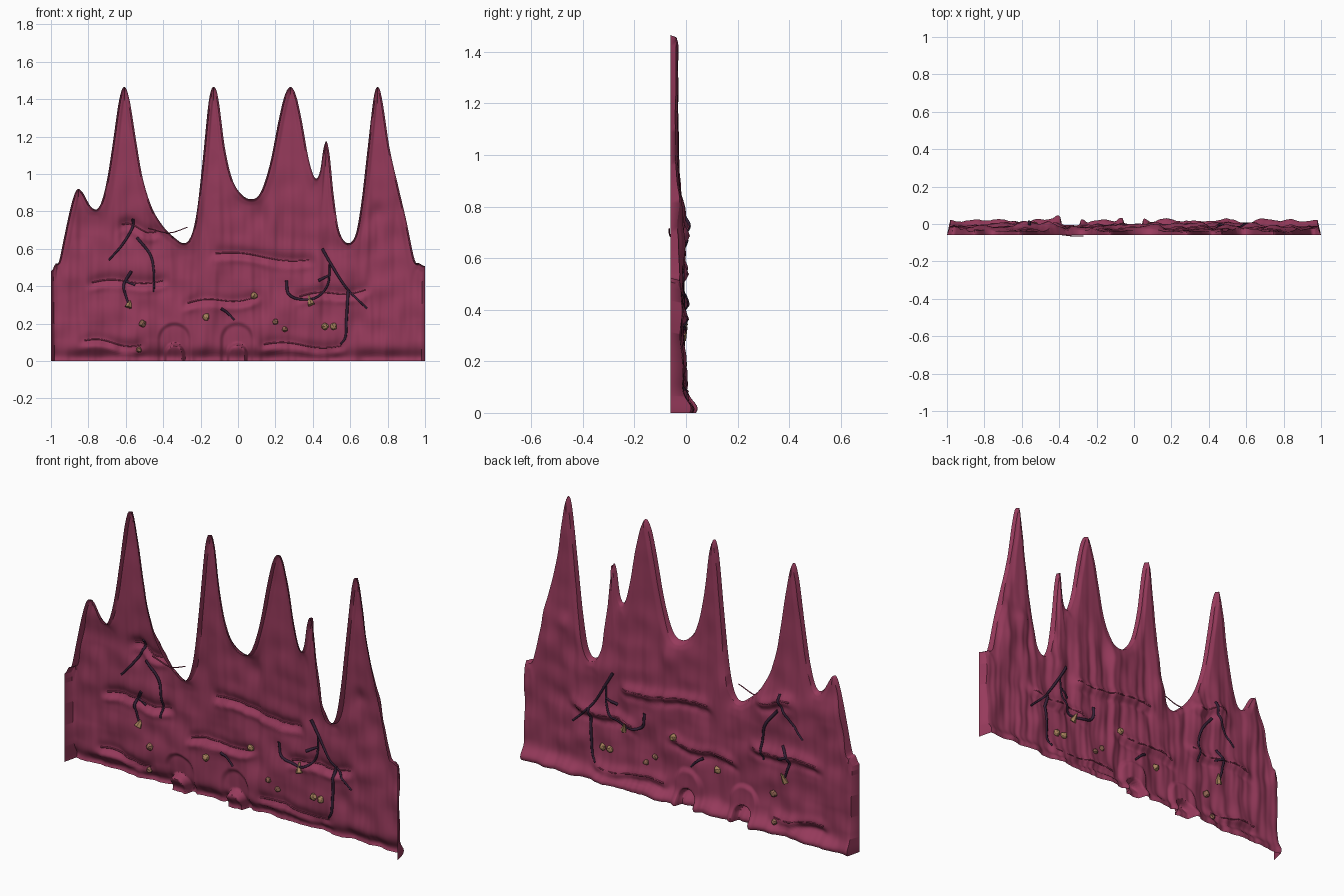
import bpy, bmesh, math
from mathutils import Vector, noise

if "Cube" in bpy.data.objects:
    bpy.data.objects.remove(bpy.data.objects["Cube"])

# ---------- materials ----------
def material(name, col):
    m = bpy.data.materials.new(name)
    m.diffuse_color = (*col, 1)
    m.use_nodes = True
    m.node_tree.nodes["Principled BSDF"].inputs["Base Color"].default_value = m.diffuse_color
    return m

CRIMSON = material("crimson_rock", (0.31, 0.043, 0.107))
DARK = material("dark_vine", (0.036, 0.015, 0.038))
GOLD = material("dull_gold", (0.38, 0.22, 0.105))
BROWN = material("brown_stone", (0.28, 0.13, 0.085))

# ---------- skyline of the ridge: x, height ----------
SKY = [(-1, .48), (-.975, .52), (-.958, .53), (-.93, .66), (-.9, .8), (-.875, .89), (-.855, .92), (-.83, .9),
       (-.79, .83), (-.76, .81), (-.73, .85), (-.7, .97), (-.67, 1.16), (-.64, 1.37), (-.622, 1.447),
       (-.608, 1.465), (-.594, 1.447), (-.575, 1.37), (-.545, 1.18), (-.51, .98), (-.46, .82), (-.4, .72),
       (-.34, .66), (-.29, .63), (-.25, .67), (-.22, .8), (-.19, 1.06), (-.16, 1.36), (-.145, 1.445),
       (-.13, 1.465), (-.115, 1.445), (-.1, 1.37), (-.07, 1.14), (-.03, .97), (.02, .89), (.07, .865),
       (.12, .9), (.17, 1.05), (.22, 1.3), (.25, 1.42), (.28, 1.465), (.31, 1.42), (.34, 1.29),
       (.38, 1.07), (.418, .975), (.44, 1.02), (.456, 1.13), (.472, 1.175), (.49, 1.1), (.51, .9),
       (.54, .7), (.59, .63), (.63, .68), (.66, .85), (.69, 1.11), (.72, 1.37), (.733, 1.445),
       (.746, 1.465), (.76, 1.445), (.777, 1.36), (.81, 1.14), (.86, .92), (.9, .75), (.945, .54),
       (.97, .522), (1, .508)]

def height(x):
    """Smooth skyline through the points, flat at each peak and dip."""
    x = max(-1, min(1, x))
    i = max(k for k in range(len(SKY) - 1) if SKY[k][0] <= x)

    def slope(k):
        if k in (0, len(SKY) - 1):
            return 0
        (xa, a), (xb, b), (xc, c) = SKY[k - 1:k + 2]
        return 0 if (b - a) * (c - b) <= 0 else (c - a) / (xc - xa)
    (x0, z0), (x1, z1) = SKY[i:i + 2]
    w = x1 - x0
    t = (x - x0) / w
    return ((2*t**3 - 3*t*t + 1) * z0 + (t**3 - 2*t*t + t) * w * slope(i)
            + (3*t*t - 2*t**3) * z1 + (t**3 - t*t) * w * slope(i + 1))

def step(a, b, v):
    t = max(0, min(1, (v - a) / (b - a)))
    return t * t * (3 - 2 * t)

# ledges: x start, z start, x end, z end
LEDGES = [(-.78, .42, -.4, .43), (-.12, .575, .38, .54), (-.27, .31, .09, .34),
          (.33, .345, .68, .38), (-.82, .11, -.52, .085), (.14, .09, .55, .08), (-.62, .73, -.44, .69)]
DOORS = (-.34, -.005)

def ledge_z(l, x):
    t = (x - l[0]) / (l[2] - l[0])
    return l[1] + (l[3] - l[1]) * t + .012 * math.sin(t * 2 * math.pi)

def relief(x, z):
    """Depth of the rock face."""
    y = -.017 - .014 * step(.6, 1.05, z)
    low = 1 - .75 * step(.65, 1.1, z)
    # vertical furrows and lumps
    y += low * .013 * noise.noise(Vector((x * 13, 0, z * 2.2 + 3)))
    y += low * .005 * noise.noise(Vector((x * 34, 5, z * 3)))
    y += low * .012 * noise.noise(Vector((x * 8, 9, z * 9)))
    # ledges with a sharp underside
    for l in LEDGES:
        if l[0] - .05 < x < l[2] + .05:
            d = z - ledge_z(l, x)
            fade = step(l[0] - .05, l[0] + .03, x) * (1 - step(l[2] - .03, l[2] + .05, x))
            y += .017 * fade * (math.exp(-(d / .032)**2) - .6 * math.exp(-((d + .035) / .02)**2))
    # round boulders
    for bx, bz, br in ((.12, .78, .06), (-.6, .68, .06), (.75, .8, .05), (.64, .2, .06), (-.85, .3, .07)):
        y += .016 * math.exp(-((x - bx)**2 + (z - bz)**2) / br**2)
    # flared foot
    y += (.036 + .03 * noise.noise(Vector((x * 9, 2, 0)))) * math.exp(-((z - .015) / .04)**2)
    # arched doorways
    for dx in DOORS:
        outer = math.hypot(x - dx, max(0, z - .115))
        inner = math.hypot(x - dx, max(0, z - .04))
        y += .014 * (1 - step(.07, .095, outer))
        y -= .05 * (1 - step(.04, .058, inner))
    return max(-.05, y)

def smooth(obj, angle=50):
    bpy.ops.object.select_all(action='DESELECT')
    obj.select_set(True)
    bpy.context.view_layer.objects.active = obj
    bpy.ops.object.shade_smooth_by_angle(angle=math.radians(angle))

def add_object(name, bm, mat):
    me = bpy.data.meshes.new(name)
    bm.to_mesh(me)
    bm.free()
    me.materials.append(mat)
    ob = bpy.data.objects.new(name, me)
    bpy.context.collection.objects.link(ob)
    return ob

# ---------- rock wall: open shell with a rim turned to the front ----------
NX, NZ, BACK, INSET = 400, 100, -.06, .009
bm = bmesh.new()
grid = []
for i in range(NX + 1):
    x = -1 + 2 * i / NX
    h = height(x)
    e = .006
    s = (height(x + e) - height(x - e)) / (2 * e)
    n = math.hypot(1, s)
    side = i in (0, NX)
    bx = x * .987
    tx = max(-.987, min(.987, x + INSET * s / n))
    tz = h - INSET / n
    col = []
    for j in range(NZ):
        t = j / (NZ - 1)
        px, pz = bx + (tx - bx) * t**3, tz * t
        py = relief(px, pz) - .008 * (1 - step(0, .035, (h - pz) / n))
        col.append(bm.verts.new((x, BACK, h * t) if side else (px, max(py, -.055), pz)))
    col.append(bm.verts.new((x, BACK, h + (.0005 if side else 0))))
    grid.append(col)
for a, b in zip(grid, grid[1:]):
    for j in range(NZ):
        bm.faces.new((a[j], a[j + 1], b[j + 1], b[j]))
smooth(add_object("rock_wall", bm, CRIMSON), 60)

# ---------- vines ----------
def tube(name, pts, radius, mat=DARK):
    cu = bpy.data.curves.new(name, 'CURVE')
    cu.dimensions = '3D'
    cu.bevel_depth = radius
    cu.bevel_resolution = 1
    cu.use_fill_caps = True
    sp = cu.splines.new('POLY')
    sp.points.add(len(pts) - 1)
    for k, (p, q) in enumerate(zip(sp.points, pts)):
        p.co = (*q, 1)
        p.radius = 1 - .4 * k / len(pts)
    cu.materials.append(mat)
    ob = bpy.data.objects.new(name, cu)
    bpy.context.collection.objects.link(ob)

def spread(pts, n=8):
    """Smooth path through a few x, z points."""
    v = [Vector(p) for p in pts]
    v = [2 * v[0] - v[1]] + v + [2 * v[-1] - v[-2]]
    out = []
    for a, b, c, d in zip(v, v[1:], v[2:], v[3:]):
        for k in range(n):
            t = k / n
            out.append(.5 * (2*b + (c - a)*t + (2*a - 5*b + 4*c - d)*t*t + (3*b - a - 3*c + d)*t**3))
    return out + [v[-2]]

VINES = [[(-.56, .76), (-.565, .71), (-.62, .62), (-.69, .54)],
         [(-.54, .66), (-.47, .57), (-.45, .48), (-.45, .37)],
         [(-.57, .48), (-.61, .41), (-.6, .35), (-.575, .28)],
         [(-.605, .43), (-.55, .405)],
         [(.45, .6), (.49, .53), (.58, .39), (.69, .28)],
         [(.59, .38), (.58, .22), (.575, .13), (.55, .09)],
         [(.26, .43), (.27, .36), (.33, .33), (.42, .34), (.48, .41), (.49, .52)],
         [(.43, .43), (.49, .46)], [(-.09, .28), (-.06, .26), (-.02, .22)]]
for k, pts in enumerate(VINES):
    tube(f"vine_{k}", [(p.x, relief(p.x, p.y), p.y) for p in spread(pts)], .0085)

# thin ridge crossing the dip
tube("loose_twig", [(p.x, -.05 - .015 * step(-.46, -.3, p.x), p.y)
                    for p in spread([(-.48, .71), (-.37, .685), (-.27, .715)])], .004, CRIMSON)

# thin seams showing through the front of the ledges
for k, l in enumerate(LEDGES):
    xs = [l[0] + (l[2] - l[0]) * t / 40 for t in range(41)]
    tube(f"ledge_seam_{k}", [(x, relief(x, ledge_z(l, x)) - .0015 + .002 * math.sin(x * 90),
                              ledge_z(l, x)) for x in xs], .0045, CRIMSON)

# ---------- small stones and crystals ----------
for k, (x, z) in enumerate([(-.17, .235), (.085, .35), (.465, .185), (.51, .185),
                            (-.51, .2), (.2, .21), (.25, .17), (-.53, .06)]):
    bm = bmesh.new()
    bmesh.ops.create_icosphere(bm, subdivisions=2, radius=.019 if k < 5 else .015)
    for v in bm.verts:
        v.co *= 1 + .25 * noise.noise(v.co * 90 + Vector((k, 0, 0)))
        v.co += Vector((x, relief(x, z), z))
    add_object(f"stone_{k}", bm, GOLD if k < 4 else BROWN)

for k, (x, z) in enumerate([(-.58, .31), (.385, .325)]):
    bm = bmesh.new()
    bmesh.ops.create_cone(bm, cap_ends=True, segments=6, radius1=.02, radius2=.004, depth=.055)
    ob = add_object(f"crystal_{k}", bm, GOLD)
    ob.location = (x, relief(x, z) + .004, z)
    ob.rotation_euler = (-.4, .3 - .6 * k, 0)
